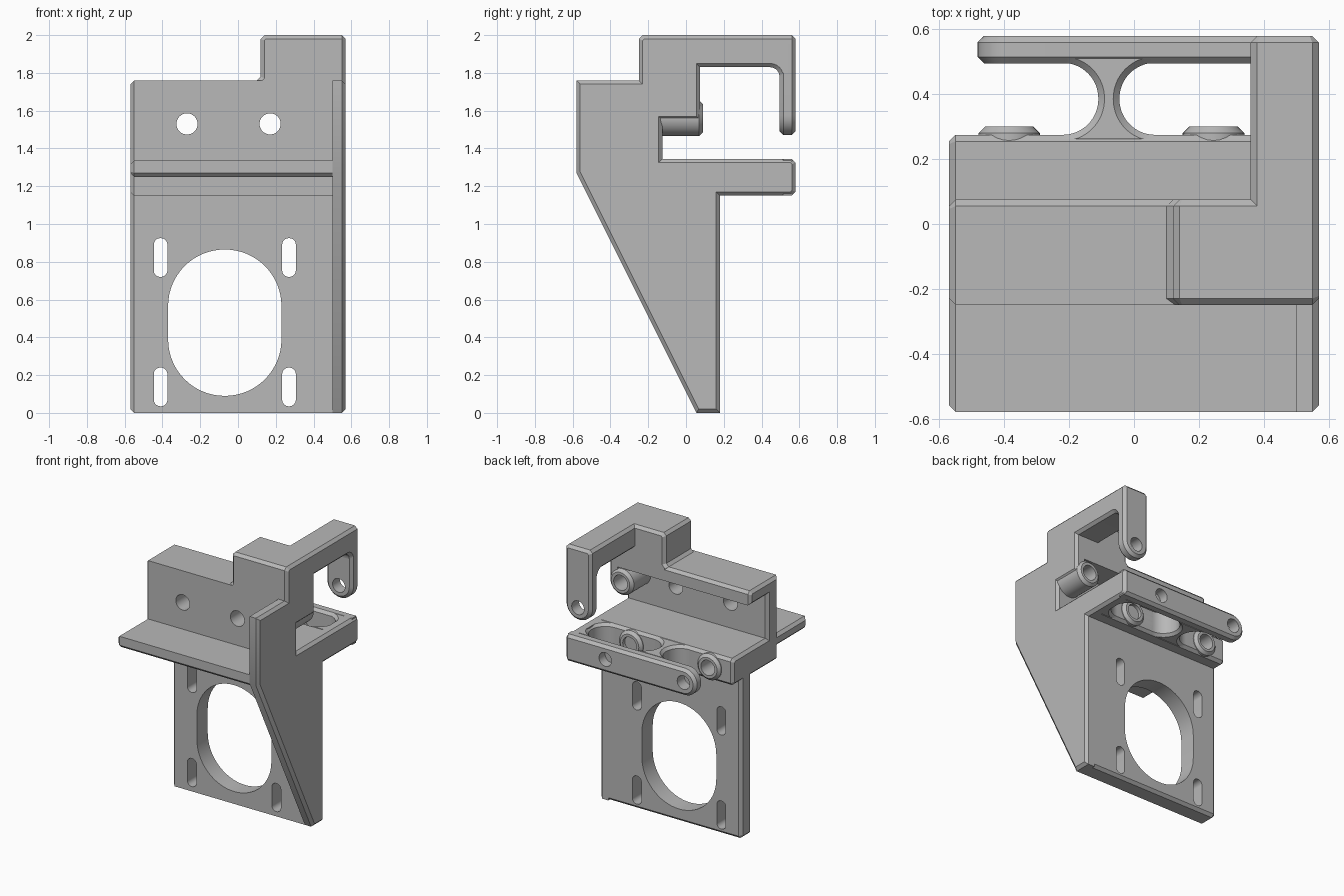
import bpy, bmesh
from math import cos, sin, pi, radians
from mathutils import Vector

cube = bpy.data.objects.get("Cube")
if cube:
    bpy.data.objects.remove(cube)

grey = bpy.data.materials.new("plain grey")
grey.use_nodes = True
grey.diffuse_color = (0.48, 0.48, 0.48, 1)
grey.node_tree.nodes["Principled BSDF"].inputs["Base Color"].default_value = grey.diffuse_color

C = 0.02                      # chamfer width
RIGHT, LEFT = 0.57, -0.57
FLOOR, DECK = 1.15, 1.345     # underside and top of the shelf
MID = (FLOOR + DECK) / 2
parts = []


def arc(cx, cy, r, a, b, n=16):
    return [(cx + r * cos(radians(a + (b - a) * i / n)),
             cy + r * sin(radians(a + (b - a) * i / n))) for i in range(n + 1)]


def circle(cx, cy, r):
    return arc(cx, cy, r, 0, 360, 32)[:-1]


def slot(x0, x1, y0, y1, r):
    """Rectangle with fully rounded corners."""
    pts = (arc(x1 - r, y1 - r, r, 0, 90) + arc(x0 + r, y1 - r, r, 90, 180)
           + arc(x0 + r, y0 + r, r, 180, 270) + arc(x1 - r, y0 + r, r, 270, 360))
    return [p for i, p in enumerate(pts)
            if (Vector(p) - Vector(pts[i - 1])).length > 1e-4]


def rect(x0, x1, y0, y1):
    return [(x0, y0), (x1, y0), (x1, y1), (x0, y1)]


def inset(pts, d):
    """Move every side of a counter-clockwise outline inward by d."""
    out = []
    for i, p in enumerate(pts):
        p, a, b = Vector(p), Vector(pts[i - 1]), Vector(pts[(i + 1) % len(pts)])
        u, v = (p - a).normalized(), (b - p).normalized()
        n, m = Vector((-u.y, u.x)), Vector((-v.y, v.x))
        out.append(tuple(p + (n + m) * d / (1 + n.dot(m))))
    return out


def prism(name, axis, pts, a, b, ca=0.0, cb=0.0):
    """Extrude an outline along an axis; ca and cb chamfer (or flare) the ends."""
    area = sum(pts[i - 1][0] * p[1] - p[0] * pts[i - 1][1] for i, p in enumerate(pts))
    if area < 0:
        pts = pts[::-1]
    rings = [(pts, a + abs(ca)), (pts, b - abs(cb))]
    if ca:
        rings.insert(0, (inset(pts, ca), a))
    if cb:
        rings.append((inset(pts, cb), b))
    place = {"x": lambda p, t: (t, p[0], p[1]),
             "y": lambda p, t: (p[0], t, p[1]),
             "z": lambda p, t: (p[0], p[1], t)}[axis]
    bm = bmesh.new()
    loops = [[bm.verts.new(place(p, t)) for p in ring] for ring, t in rings]
    for lo, hi in zip(loops, loops[1:]):
        for i in range(len(lo)):
            bm.faces.new((lo[i - 1], lo[i], hi[i], hi[i - 1]))
    bm.faces.new(loops[0])
    bm.faces.new(loops[-1])
    bmesh.ops.recalc_face_normals(bm, faces=bm.faces)
    mesh = bpy.data.meshes.new(name)
    bm.to_mesh(mesh)
    bm.free()
    mesh.materials.append(grey)
    ob = bpy.data.objects.new(name, mesh)
    bpy.context.scene.collection.objects.link(ob)
    parts.append(ob)
    return ob


def cut(ob, cutters):
    for c in cutters:
        mod = ob.modifiers.new("cut", "BOOLEAN")
        mod.operation, mod.solver, mod.object = "DIFFERENCE", "EXACT", c
    bpy.context.view_layer.update()
    graph = bpy.context.evaluated_depsgraph_get()
    mesh = bpy.data.meshes.new_from_object(ob.evaluated_get(graph))
    ob.modifiers.clear()
    ob.data = mesh


cutters = []


def cutter(*args):
    ob = prism("cutter", *args)
    ob.hide_render = True
    parts.remove(ob)
    cutters.append(ob)
    return ob


# Side wall with its arm and shelf end
arm_inner = arc(0.445, 1.78, 0.05, 0, 90, 6)
wall = prism("side_wall", "x",
             [(-0.58, 1.27), (-0.58, 1.76), (-0.25, 1.76), (-0.25, 1.98), (-0.23, 2),
              (0.56, 2), (0.56, 1.78)] + arm_inner +
             [(0.075, 1.83), (0.075, 1.55), (-0.125, 1.55), (-0.125, DECK),
              (0.56, DECK), (0.58, DECK - C), (0.58, FLOOR + C), (0.56, FLOOR),
              (0.18, FLOOR), (0.18, 0), (0.055, 0)], 0.5, RIGHT, 0, C)

# Overhead arm and its rounded hanging tab
prism("arm", "x", [(0, 2), (0.56, 2), (0.56, 1.78)] + arm_inner + [(0, 1.83)],
      0.36, 0.52, C, 0)
tab = prism("arm_tab", "y", [(0.36, 1.98), (0.38, 2), (0.55, 2), (RIGHT, 1.98)]
            + arc(0.465, 1.575, 0.105, 360, 180), 0.495, 0.58, C, C)

# Body section: roof, upright panel, shelf and front flange
body = prism("body", "x",
             [(-0.25, 1.76), (0.055, 1.76), (0.075, 1.74), (0.075, 1.66),
              (-0.125, 1.66), (-0.125, DECK), (0.255, DECK), (0.275, DECK - C),
              (0.275, FLOOR + C), (0.255, FLOOR), (-0.25, FLOOR), (-0.25, 1.25),
              (-0.56, 1.25), (-0.58, 1.27), (-0.58, 1.335), (-0.25, 1.335)],
             LEFT, 0.51, C, 0)
prism("raised_block", "y",
      [(0.1, 1.76), (0.12, 1.78), (0.12, 1.98), (0.14, 2), (0.545, 2),
       (0.545, 1.66), (0.1, 1.66)], -0.25, 0.075, C, C)

# Mounting plate with a large opening and four slots
plate = prism("mounting_plate", "x",
              [(0.055, 0), (0.16, 0), (0.18, C), (0.18, 1.2), (0.055, 1.2)],
              LEFT, 0.51, C, 0)
holes = [cutter("y", slot(-0.37, 0.23, 0.09, 0.865, 0.299), -0.1, 0.3)]
for x in (-0.41, 0.27):
    for z in (0.035, 0.72):
        holes.append(cutter("y", slot(x - 0.036, x + 0.036, z, z + 0.205, 0.035), -0.1, 0.3))
cut(plate, holes)

# Thin neck and the two rounded shelf openings
deck = prism("shelf_neck", "z", rect(-0.22, 0.53, 0.262, 0.51), FLOOR, DECK)
cut(deck, [cutter("z", slot(x0, x1, 0.275, 0.497, 0.11), FLOOR - 0.001, DECK + 0.001, -C, -C)
           for x0, x1 in ((-0.9, -0.11), (-0.045, 0.49))])

# Rear bar with a rounded free end
bar = prism("rear_bar", "y", arc(-0.385, MID, (DECK - FLOOR) / 2, 90, 270)
            + [(0.56, FLOOR), (0.56, DECK)], 0.495, 0.58, C, C)
cut(bar, [cutter("y", circle(x, MID, 0.05), 0.4, 0.7) for x in (-0.385, 0.245)])
cut(tab, [cutter("y", circle(0.465, 1.565, 0.05), 0.4, 0.7)])

# Hollow bosses facing the bar and the tab
bores = []
for x in (-0.385, 0.245):
    boss = prism("shelf_boss", "y", circle(x, MID, 0.095), 0.2, 0.3, 0, C)
    bores.append(cutter("y", circle(x, MID, 0.055), 0.08, 0.35))
    cut(boss, bores[-1:])
panel_holes = [cutter("y", circle(x, 1.53, 0.056), -0.3, -0.1) for x in (-0.27, 0.17)]
cut(body, bores + panel_holes)
upper = prism("upper_boss", "y", circle(0.465, 1.56, 0.095), -0.15, 0.09, 0, C)
bore = cutter("y", circle(0.465, 1.56, 0.055), -0.08, 0.2)
cut(upper, [bore])
cut(wall, [bore])

for c in cutters:
    bpy.data.objects.remove(c)

# Smooth the round surfaces, keep the chamfers crisp
bpy.ops.object.select_all(action="DESELECT")
for ob in parts:
    ob.select_set(True)
bpy.context.view_layer.objects.active = parts[0]
bpy.ops.object.shade_smooth_by_angle(angle=radians(30))
